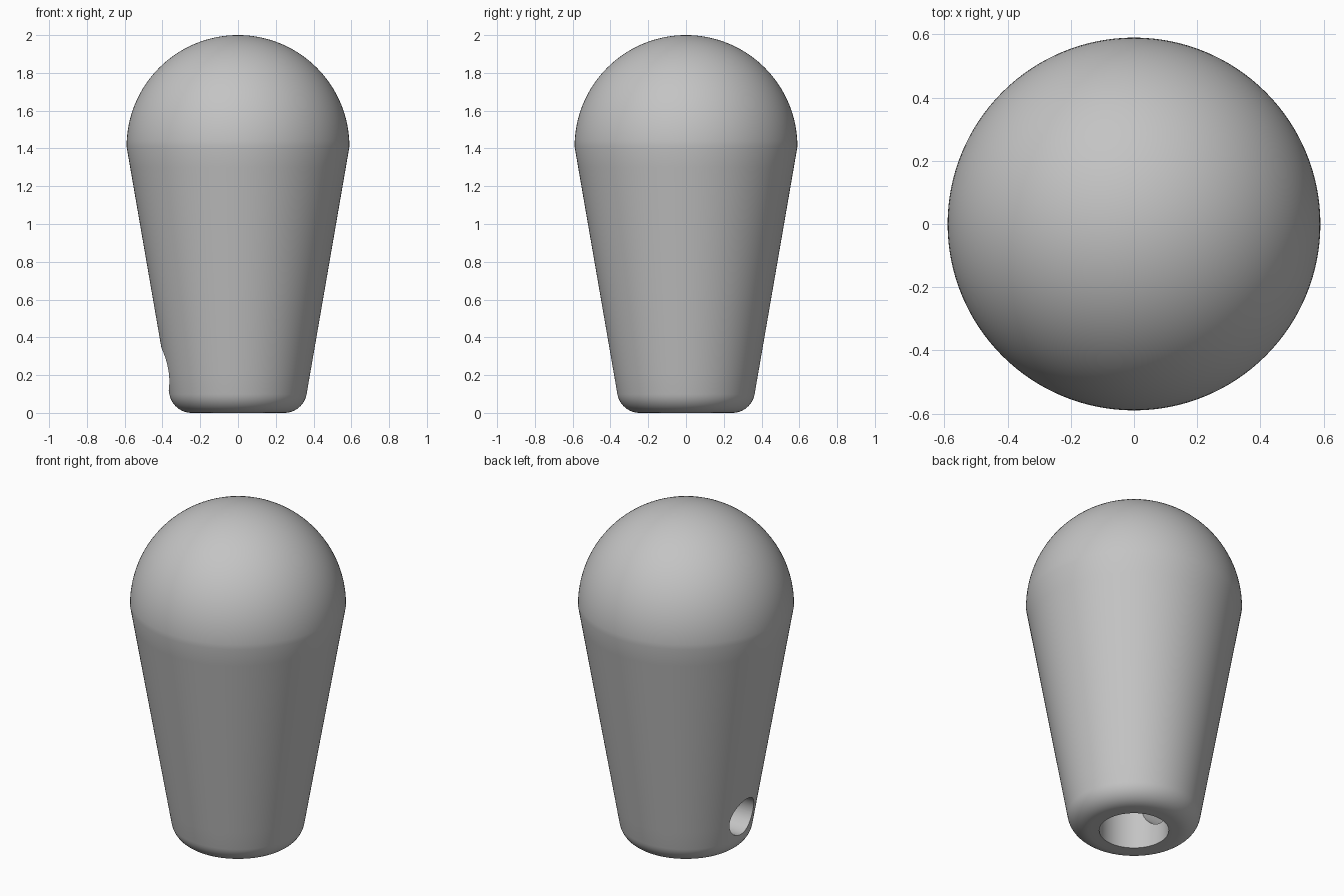
import bpy
import bmesh
from math import sin, cos, radians, pi
from mathutils import Vector, Matrix

cube = bpy.data.objects.get("Cube")
if cube:
    bpy.data.objects.remove(cube, do_unlink=True)

DOME_R, DOME_Z = 0.59, 1.41
FILLET_R, FILLET_X = 0.12, 0.245
BORE_R, BORE_DEPTH = 0.19, 0.9
SEGMENTS = 128

# Plain grey material
grey = bpy.data.materials.new("grey plastic")
grey.use_nodes = True
colour = (0.55, 0.55, 0.55, 1)
grey.diffuse_color = colour
grey.node_tree.nodes["Principled BSDF"].inputs["Base Color"].default_value = colour


def arc(cx, cz, r, start, end, steps):
    """Points on an arc in the profile plane, angles in degrees."""
    angles = [radians(start + (end - start) * i / steps) for i in range(steps + 1)]
    return [(cx + r * cos(a), cz + r * sin(a)) for a in angles]


# Lathe profile: bore ceiling, bore wall, base fillet, tapered side, dome
fillet = arc(FILLET_X, FILLET_R, FILLET_R, -90, -10, 12)
dome = arc(0, DOME_Z, DOME_R, 0, 90, 32)
dome[-1] = (0, DOME_Z + DOME_R)
low, high = Vector(fillet[-1]), Vector(dome[0])
side = [tuple(low.lerp(high, i / 12)) for i in range(1, 12)]
profile = [(0, BORE_DEPTH), (BORE_R, BORE_DEPTH), (BORE_R, 0)] + fillet + side + dome

bm = bmesh.new()
verts = [bm.verts.new((x, 0, z)) for x, z in profile]
edges = [bm.edges.new(pair) for pair in zip(verts, verts[1:])]
bmesh.ops.spin(bm, geom=verts + edges, cent=(0, 0, 0), axis=(0, 0, 1),
               angle=2 * pi, steps=SEGMENTS, use_merge=True)
bmesh.ops.remove_doubles(bm, verts=bm.verts, dist=0.0001)
bmesh.ops.recalc_face_normals(bm, faces=bm.faces)
mesh = bpy.data.meshes.new("knob")
bm.to_mesh(mesh)
bm.free()
mesh.materials.append(grey)
knob = bpy.data.objects.new("knob", mesh)
bpy.context.collection.objects.link(knob)

# Side screw hole, running from the outside into the bore
bm = bmesh.new()
place = Matrix.Translation((-0.35, 0, 0.232)) @ Matrix.Rotation(pi / 2, 4, 'Y')
bmesh.ops.create_cone(bm, cap_ends=True, segments=64, radius1=0.112,
                      radius2=0.112, depth=0.6, matrix=place)
cut_mesh = bpy.data.meshes.new("screw_hole_cutter")
bm.to_mesh(cut_mesh)
bm.free()
cut_mesh.materials.append(grey)
cutter = bpy.data.objects.new("screw_hole_cutter", cut_mesh)
cutter.hide_render = True
bpy.context.collection.objects.link(cutter)

bpy.ops.object.select_all(action='DESELECT')
knob.select_set(True)
bpy.context.view_layer.objects.active = knob
cut = knob.modifiers.new("screw_hole", 'BOOLEAN')
cut.operation = 'DIFFERENCE'
cut.solver = 'EXACT'
cut.object = cutter
bpy.ops.object.modifier_apply(modifier=cut.name)
bpy.data.objects.remove(cutter, do_unlink=True)

# Smooth sides with crisp hole rims
bpy.ops.object.shade_smooth_by_angle(angle=radians(30))
